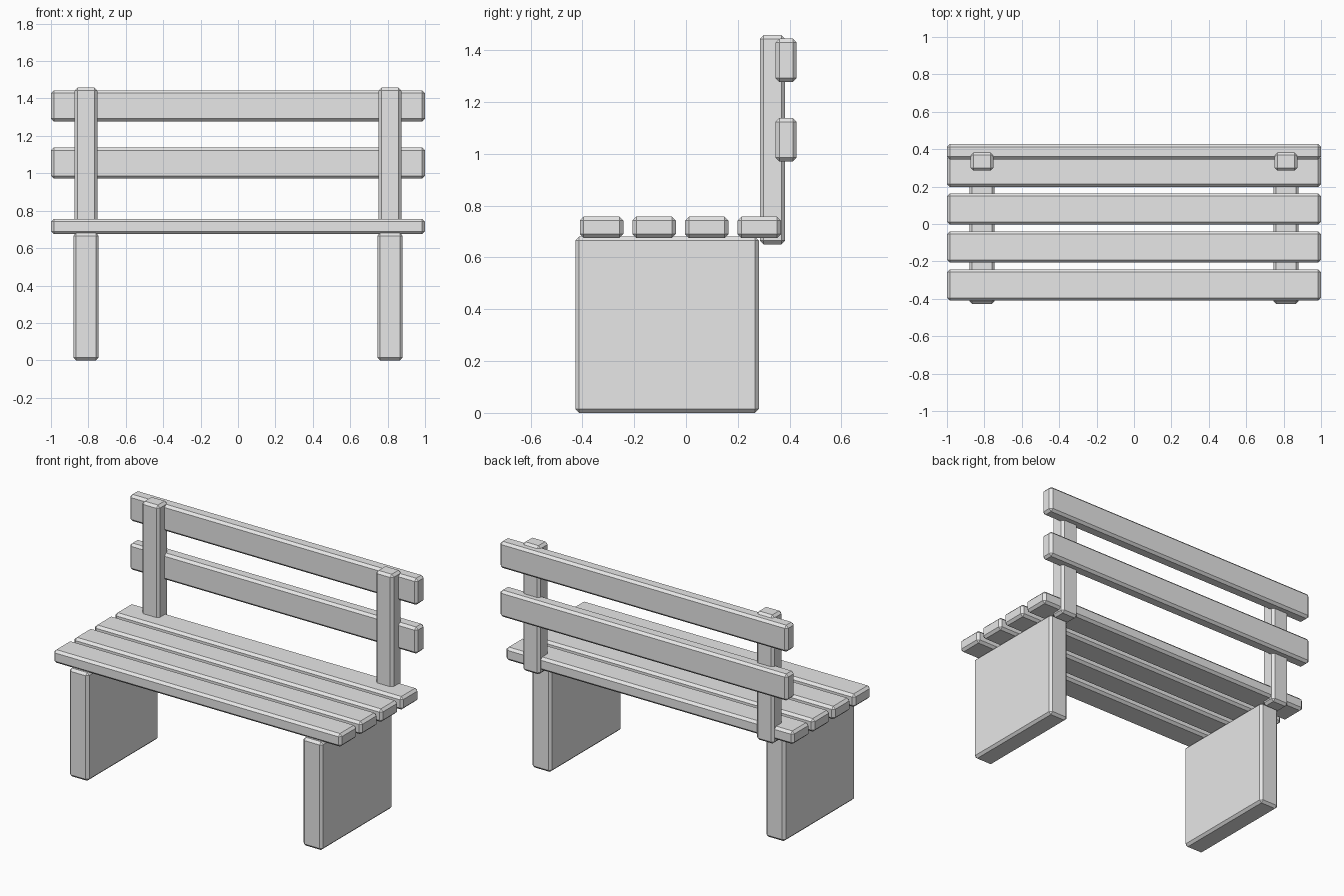
import bpy
import bmesh

cube = bpy.data.objects.get("Cube")
if cube:
    bpy.data.objects.remove(cube, do_unlink=True)

# Single plain grey finish
grey = bpy.data.materials.new("light_grey")
grey.use_nodes = True
grey.diffuse_color = (0.8, 0.8, 0.8, 1)
grey.node_tree.nodes["Principled BSDF"].inputs["Base Color"].default_value = (0.8, 0.8, 0.8, 1)


def block(name, x, y, z, bevel=0.015):
    """Chamfered box spanning the given (min, max) ranges."""
    mesh = bpy.data.meshes.new(name)
    bm = bmesh.new()
    bmesh.ops.create_cube(bm, size=1)
    for v in bm.verts:
        v.co = [(r[0] + r[1]) / 2 + c * (r[1] - r[0]) for c, r in zip(v.co, (x, y, z))]
    bm.to_mesh(mesh)
    bm.free()
    mesh.materials.append(grey)
    obj = bpy.data.objects.new(name, mesh)
    bpy.context.collection.objects.link(obj)
    mod = obj.modifiers.new("chamfer", "BEVEL")
    mod.width = bevel
    mod.segments = 1
    return obj


LENGTH = (-1, 1)

# Seat slats, front to back
for i in range(4):
    y = -0.41 + i * 0.203
    block(f"seat_slat_{i + 1}", LENGTH, (y, y + 0.168), (0.675, 0.757))

# Backrest slats behind the posts
for name, z in (("lower", 0.971), ("upper", 1.277)):
    block(f"{name}_back_slat", LENGTH, (0.345, 0.427), (z, z + 0.167))

# Slab legs and backrest posts on both sides
for side, s in (("left", 1), ("right", -1)):
    block(f"{side}_leg", sorted((s * 0.745, s * 0.88)), (-0.427, 0.281), (0, 0.68))
    block(f"{side}_back_post", sorted((s * 0.752, s * 0.873)), (0.285, 0.383), (0.65, 1.458))
